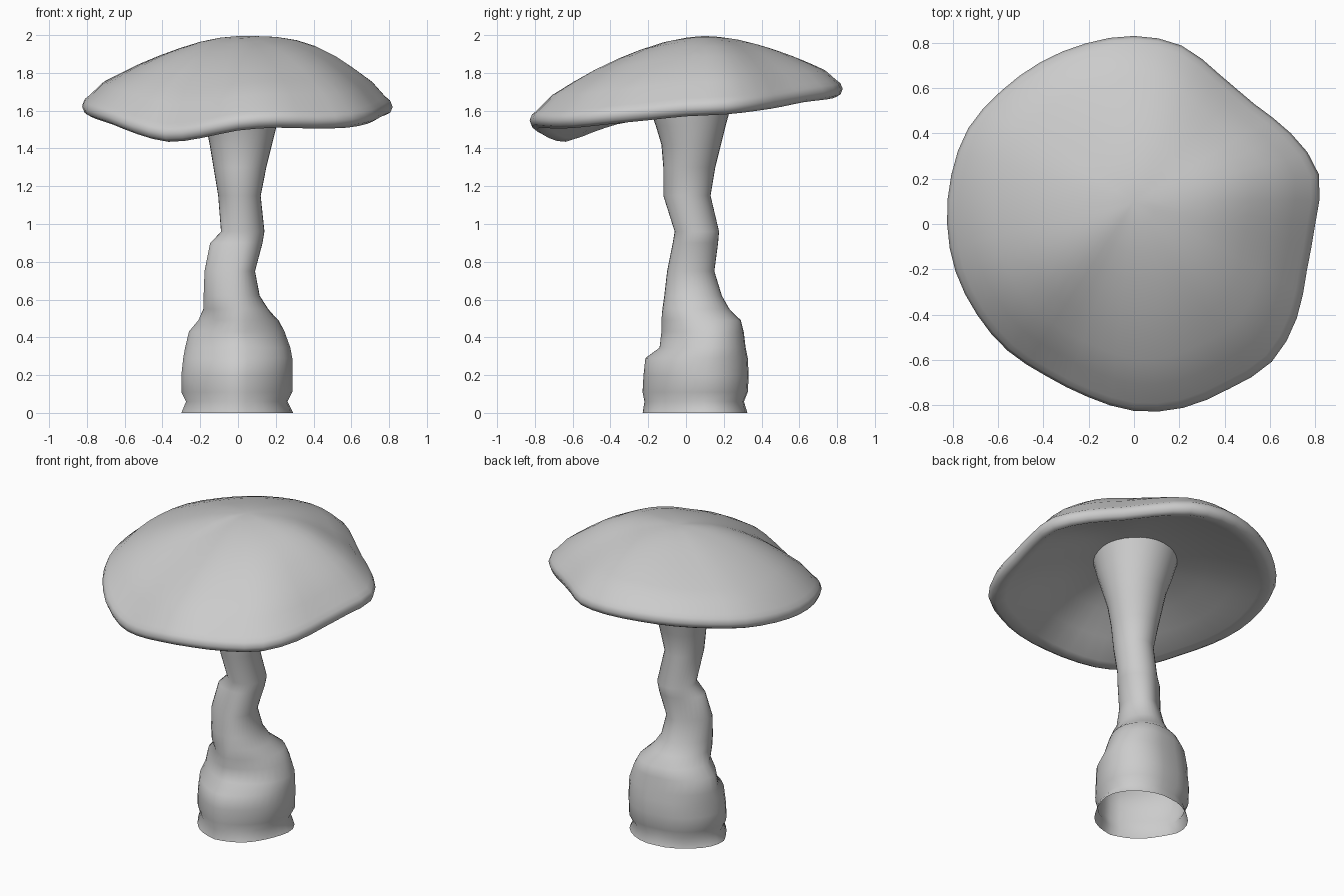
import bpy, bmesh
from math import sin, cos, pi, floor

if "Cube" in bpy.data.objects:
    bpy.data.objects.remove(bpy.data.objects["Cube"])


def cyclic(table, u):
    """Smooth periodic interpolation, u in 0..1."""
    n = len(table)
    i = floor(u * n)
    t = u * n - i
    a, b, c, d = (table[(i + k) % n] for k in (-1, 0, 1, 2))
    return b + 0.5 * t * (c - a + t * (2*a - 5*b + 4*c - d + t * (3*(b - c) + d - a)))


def loft(name, rings, start=None, end=None):
    """Skin a list of point rings, optionally closed with a tip point."""
    bm = bmesh.new()
    vs = [[bm.verts.new(p) for p in r] for r in rings]
    n = len(vs[0])
    for a, b in zip(vs, vs[1:]):
        for i in range(n):
            bm.faces.new((a[i], a[(i + 1) % n], b[(i + 1) % n], b[i]))
    for tip, ring in ((start, vs[0]), (end, vs[-1])):
        if tip:
            t = bm.verts.new(tip)
            for i in range(n):
                bm.faces.new((t, ring[i], ring[(i + 1) % n]))
    bmesh.ops.recalc_face_normals(bm, faces=bm.faces)
    me = bpy.data.meshes.new(name)
    bm.to_mesh(me)
    bm.free()
    ob = bpy.data.objects.new(name, me)
    bpy.context.collection.objects.link(ob)
    bpy.ops.object.select_all(action='DESELECT')
    ob.select_set(True)
    bpy.context.view_layer.objects.active = ob
    bpy.ops.object.shade_smooth_by_angle(angle=1.1)
    return ob


def oval(z, x0, x1, y0, y1, flap=0.0, n=32):
    """Stem ring from its extents; uneven bulb low down, sheath flap on the left."""
    pts = []
    for i in range(n):
        a = 2 * pi * i / n
        w = 1.0
        if z < .5:
            s = sin(2 * a)
            right = cos(a) > 0
            w += .12 * max(s, 0) * (1 if right else -1) - .07 * max(-s, 0) * right
        if z == 0:
            w += .02 * sin(5 * a)
        bump = flap * max(0, cos(a - 1.1 * pi)) ** 2
        pts.append(((x0 + x1) / 2 + (x1 - x0) / 2 * w * cos(a) - bump,
                    (y0 + y1) / 2 + (y1 - y0) / 2 * w * sin(a), z))
    return pts


# Cap: rim radius and rim underside height every 15 degrees
RIM_R = [.80, .845, .80, .75, .76, .815, .83, .825, .825, .83, .845, .835,
         .825, .815, .80, .79, .775, .79, .825, .84, .84, .86, .83, .79]
RIM_Z = [1.57, 1.58, 1.60, 1.62, 1.645, 1.66, 1.67, 1.67, 1.66, 1.645, 1.625, 1.60,
         1.575, 1.555, 1.525, 1.475, 1.435, 1.455, 1.495, 1.51, 1.505, 1.51, 1.53, 1.55]
# extra dome height every 45 degrees
BULGE = [.05, .03, .0, -.015, .0, .02, .0, .025]
SEG = 48
APEX = (0.0, 0.1)


def cap_ring(frac, height, centre=(0.0, 0.0)):
    pts = []
    for i in range(SEG):
        u = i / SEG
        a = 2 * pi * u
        r, zb = cyclic(RIM_R, u), cyclic(RIM_Z, u)
        k = 1 - frac
        pts.append((r * cos(a) * frac + centre[0] * k,
                    r * sin(a) * frac + centre[1] * k, height(u, zb)))
    return pts


rings = []
# upper dome
for frac, f in ((.12, .97), (.25, .90), (.38, .795), (.5, .68), (.63, .535), (.75, .375), (.87, .2)):
    b = sin(pi * frac) ** 1.7
    rings.append(cap_ring(frac, lambda u, zb: zb + .1 + (1.895 - zb) * f
                          + b * cyclic(BULGE, u), APEX))
# rounded lip
for frac, h in ((.955, .095), (.985, .075), (1, .045), (.985, .015), (.95, 0)):
    rings.append(cap_ring(frac, lambda u, zb: zb + h))
# hollow underside, a little deeper at the back right
for frac, f in ((.88, .1), (.7, .42), (.5, .75), (.3, .95)):
    rings.append(cap_ring(frac, lambda u, zb: zb + (1.735 - zb) * f
                          + .04 * sin(pi * frac) * cos(2 * pi * u - pi / 4)))
loft("cap", rings, (*APEX, 1.995), (0, 0, 1.745))

# Stem with bulbous, open base
STEM = [(0, -.30, .28, -.235, .315), (.06, -.275, .255, -.22, .30), (.11, -.30, .28, -.23, .32),
        (.2, -.30, .28, -.225, .325), (.29, -.29, .28, -.215, .32), (.345, -.28, .27, -.14, .31),
        (.43, -.26, .24, -.13, .30), (.49, -.21, .21, -.13, .285), (.55, -.17, .16, -.125, .23, .015),
        (.62, -.14, .115, -.115, .19, .045), (.75, -.11, .09, -.10, .15, .07),
        (.9, -.095, .13, -.07, .17, .055), (.96, -.09, .14, -.06, .175),
        (1.15, -.105, .12, -.12, .13), (1.3, -.13, .15, -.12, .155), (1.42, -.15, .18, -.13, .185),
        (1.52, -.17, .205, -.16, .21), (1.63, -.21, .23, -.20, .24), (1.77, -.25, .26, -.24, .28)]
loft("stem", [oval(*s) for s in STEM])
